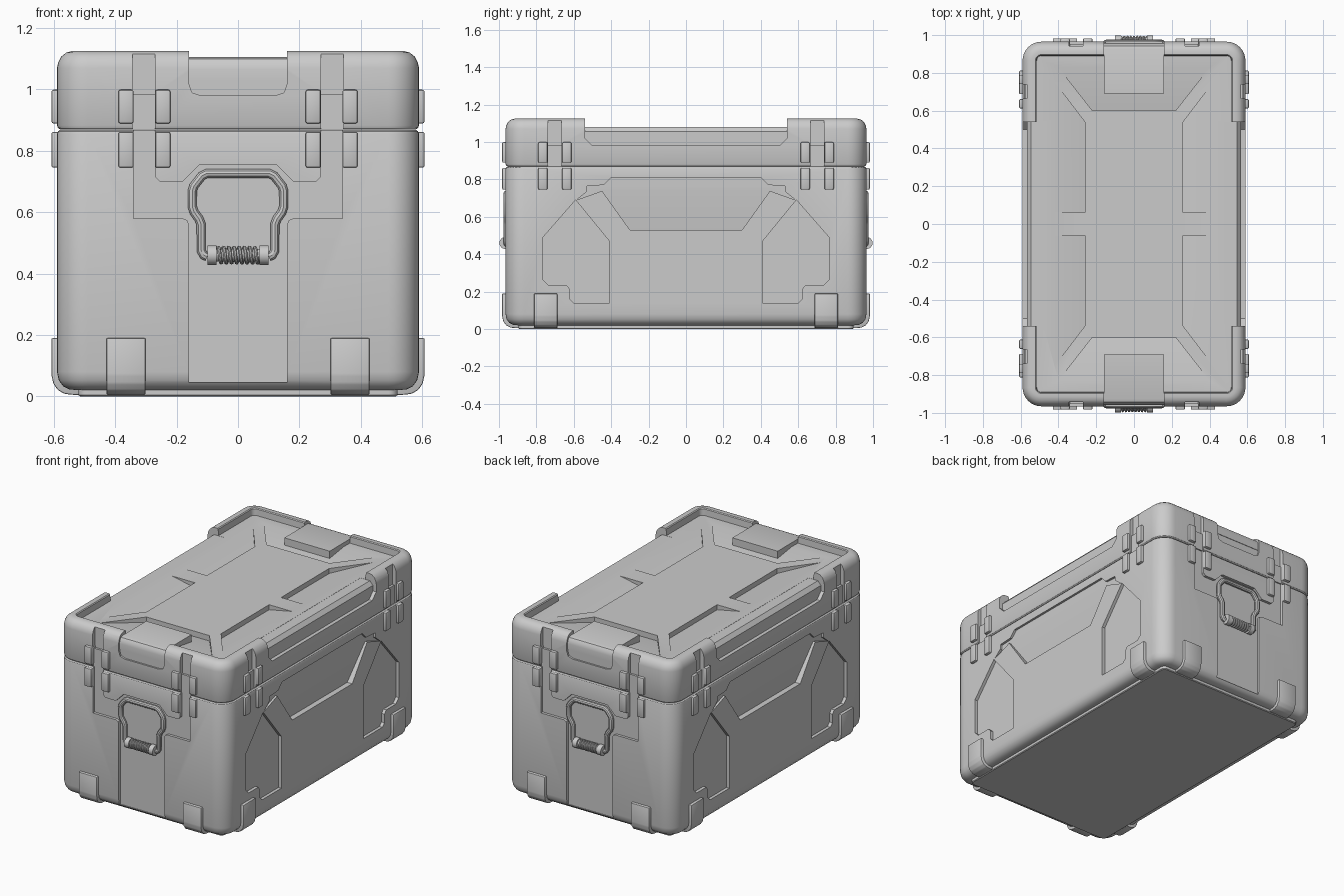
import bpy, bmesh
from math import sin, cos, pi, radians

if "Cube" in bpy.data.objects:
    bpy.data.objects.remove(bpy.data.objects["Cube"])

HX, HY = 0.59, 0.965          # half width / half length of the shell


def finish(bm, name, bevel=0.0, segs=2):
    bmesh.ops.recalc_face_normals(bm, faces=bm.faces)
    if bevel:
        bmesh.ops.bevel(bm, geom=bm.edges[:], offset=bevel, segments=segs,
                        profile=0.5, affect='EDGES', clamp_overlap=True)
    me = bpy.data.meshes.new(name)
    bm.to_mesh(me)
    bm.free()
    ob = bpy.data.objects.new(name, me)
    bpy.context.collection.objects.link(ob)
    return ob


def loft(name, loops, bevel=0.0):
    """Closed skin through equal-length loops, capped at both ends."""
    bm = bmesh.new()
    rows = [[bm.verts.new(p) for p in lp] for lp in loops]
    for a, b in zip(rows, rows[1:]):
        for i in range(len(a)):
            j = (i + 1) % len(a)
            bm.faces.new((a[i], a[j], b[j], b[i]))
    bm.faces.new(rows[0][::-1])
    bm.faces.new(rows[-1])
    return finish(bm, name, bevel)


def rounded_ring(inset, z, r=0.10, n=8):
    pts = []
    for k, (sx, sy) in enumerate(((1, 1), (-1, 1), (-1, -1), (1, -1))):
        for i in range(n + 1):
            a = pi / 2 * (k + i / n)
            pts.append((sx * (HX - r) + (r - inset) * cos(a),
                        sy * (HY - r) + (r - inset) * sin(a), z))
    return pts


def frame(kind, s):
    """(u, v, w): w points outward from an end, a side or the top."""
    return {'end': lambda u, v, w: (u, s * w, v),
            'side': lambda u, v, w: (s * w, u, v),
            'top': lambda u, v, w: (u, v, w)}[kind]


def cutter(kind, s, poly, depth, out):
    f = frame(kind, s)
    d = depth if callable(depth) else (lambda u, v: depth)
    ob = loft('cutter', [[f(u, v, d(u, v)) for u, v in poly],
                         [f(u, v, out) for u, v in poly]])
    ob.hide_render = True
    return ob


def cut(ob, kind, s, poly, depth, out=1.3):
    c = cutter(kind, s, poly, depth, out)
    m = ob.modifiers.new('cut', 'BOOLEAN')
    m.operation, m.solver, m.object = 'DIFFERENCE', 'EXACT', c
    bpy.context.view_layer.objects.active = ob
    bpy.ops.object.modifier_apply(modifier=m.name)
    bpy.data.objects.remove(c)


def rect(u0, u1, v0, v1):
    return [(u0, v0), (u1, v0), (u1, v1), (u0, v1)]


def sym(half):
    """Mirror a half outline over u = 0."""
    return half + [(-u, v) for u, v in reversed(half)]


def block(name, kind, s, u0, u1, v0, v1, w0, w1, bevel=0.007):
    f = frame(kind, s)
    return loft(name, [[f(u, v, w) for u, v in rect(u0, u1, v0, v1)]
                       for w in (w0, w1)], bevel)


def tube(name, pts, r, res=3):
    cu = bpy.data.curves.new(name, 'CURVE')
    cu.dimensions, cu.bevel_depth, cu.bevel_resolution = '3D', r, res
    cu.use_fill_caps = True
    sp = cu.splines.new('POLY')
    sp.points.add(len(pts) - 1)
    for p, q in zip(sp.points, pts):
        p.co = (*q, 1)
    ob = bpy.data.objects.new(name, cu)
    bpy.context.collection.objects.link(ob)
    bpy.ops.object.select_all(action='DESELECT')
    ob.select_set(True)
    bpy.context.view_layer.objects.active = ob
    bpy.ops.object.convert(target='MESH')
    return bpy.context.view_layer.objects.active


# Shell: lower body, base plate, and lid with a raised rim
body = loft('body', [rounded_ring(i, z) for i, z in (
    (.065, .02), (.04, .023), (.02, .033), (.006, .052), (0, .08),
    (0, .855), (.003, .863), (.01, .868))])
loft('base_plate', [rounded_ring(i, z) for i, z in ((.075, 0), (.07, .004), (.07, .03))])
lid = loft('lid', [rounded_ring(i, z) for i, z in (
    (.01, .87), (.003, .875), (0, .883), (0, 1.07), (.004, 1.088), (.014, 1.107),
    (.03, 1.12), (.05, 1.125), (.068, 1.125), (.073, 1.12), (.075, 1.08))])

for s in (-1, 1):
    # End recess running under the handle and up to the latches
    cut(body, 'end', s, sym([(.16, .045), (.16, .56), (.165, .573), (.18, .58),
                             (.34, .58), (.34, .9), (.27, .9), (.27, .715), (.255, .70),
                             (.18, .70), (.16, .72), (.125, .755)]), .948)
    # Side panels: upper band, sloped centre wedge, two shields
    cut(body, 'side', s, sym([(.45, .738), (.585, .69), (.53, .735), (.53, .765),
                              (.44, .77), (.40, .81)]), .576)
    cut(body, 'side', s, sym([(.30, .53), (.45, .74)]),
        lambda u, v: .576 - (.74 - v) * .10)
    for t in (-1, 1):
        cut(body, 'side', s, [(t * u, v) for u, v in (
            (.59, .69), (.765, .49), (.765, .265), (.735, .235), (.64, .235), (.622, .215),
            (.622, .16), (.60, .14), (.41, .14), (.41, .47))], .570)

    # Lid side cut-outs with chamfered top edge
    cut(lid, 'side', s, sym([(.50, .98), (.54, 1.02), (.54, 1.2)]), .567)
    cut(lid, 'side', s, rect(-.54, .54, 1.079, 1.2), .48)
    cut(lid, 'side', s, rect(-.54, .54, 1.055, 1.1), lambda u, v: .567 - (v - 1.055) * .9)
    # Lid end notches
    cut(lid, 'end', s, sym([(.12, .98), (.15, .99), (.16, 1.02), (.16, 1.2)]), .954)
    cut(lid, 'end', s, rect(-.16, .16, 1.06, 1.2), .86)
    # Latch channels
    for t in (-1, 1):
        for kind, a, b, w in (('end', .27, .343, HY), ('side', .665, .738, HX)):
            u0, u1 = sorted((t * a, t * b))
            cut(lid, kind, s, rect(u0, u1, .86, .99), w - .012)
            cut(lid, kind, s, rect(u0, u1, .985, 1.115), w - .026)
    # Sloped recesses in the top panel
    cut(lid, 'top', 1, sym([(.22, s * .60), (.40, s * .83)]),
        lambda u, v: 1.08 - (.83 - abs(v)) * .15)
    for t in (-1, 1):
        cut(lid, 'top', 1, [(t * u, s * v) for u, v in (
            (.42, .06), (.26, .06), (.26, .54), (.42, .75))],
            lambda u, v: 1.08 - (.42 - abs(u)) * .2)

    # End pad on the lid
    f = frame('side', 1)
    prof = [(.69, 1.03), (.69, 1.105), (.925, 1.105), (.943, 1.099),
            (.953, 1.085), (.957, 1.065), (.957, 1.03)]
    loft('lid_pad', [[f(s * y, z, x) for y, z in prof] for x in (-.159, .159)])

    # Latches and wrapped feet on ends and sides
    for kind, w, us, foot, hw in (('end', HY, (.245, .365), .365, .064),
                                  ('side', HX, (.637, .765), .75, .062)):
        f = frame(kind, s)
        for t in (-1, 1):
            for u in us:
                block('lid_latch', kind, s, t*u - .025, t*u + .025, .889, .999, w - .04, w + .018)
                block('body_latch', kind, s, t*u - .025, t*u + .025, .745, .862, w - .04, w + .018)
            fp = [(-.08, .19), (.018, .19), (.018, .07), (.012, .042), (-.003, .02),
                  (-.025, .008), (-.05, .005), (-.08, .005)]
            loft('corner_foot', [[f(t * foot + h, z, w + d) for d, z in fp]
                                 for h in (-hw, hw)], .005)

    # Carry handle: bent bar, grip core, caps and coil
    half = [(.10, .455), (.112, .46), (.12, .475), (.12, .56), (.127, .578), (.143, .60),
            (.149, .618), (.149, .668), (.144, .685), (.118, .718), (.102, .726)]
    tube('handle_bar', [(x, s * .96, z) for x, z in sym(half)], .0155)
    tube('grip_core', [(-.09, s * .966, .46), (.09, s * .966, .46)], .021, 5)
    for t in (-1, 1):
        tube('grip_cap', [(t * x, s * .966, .46) for x in (.07, .10)], .032, 6)
    turns, n = 8, 14
    tube('grip_coil', [(-.068 + .136 * i / (turns * n),
                        s * .966 + .025 * cos(2 * pi * i / n),
                        .46 + .025 * sin(2 * pi * i / n)) for i in range(turns * n + 1)], .006, 2)

# Smooth shading with sharp edges kept
bpy.ops.object.select_all(action='SELECT')
bpy.context.view_layer.objects.active = body
bpy.ops.object.shade_smooth_by_angle(angle=radians(30))
